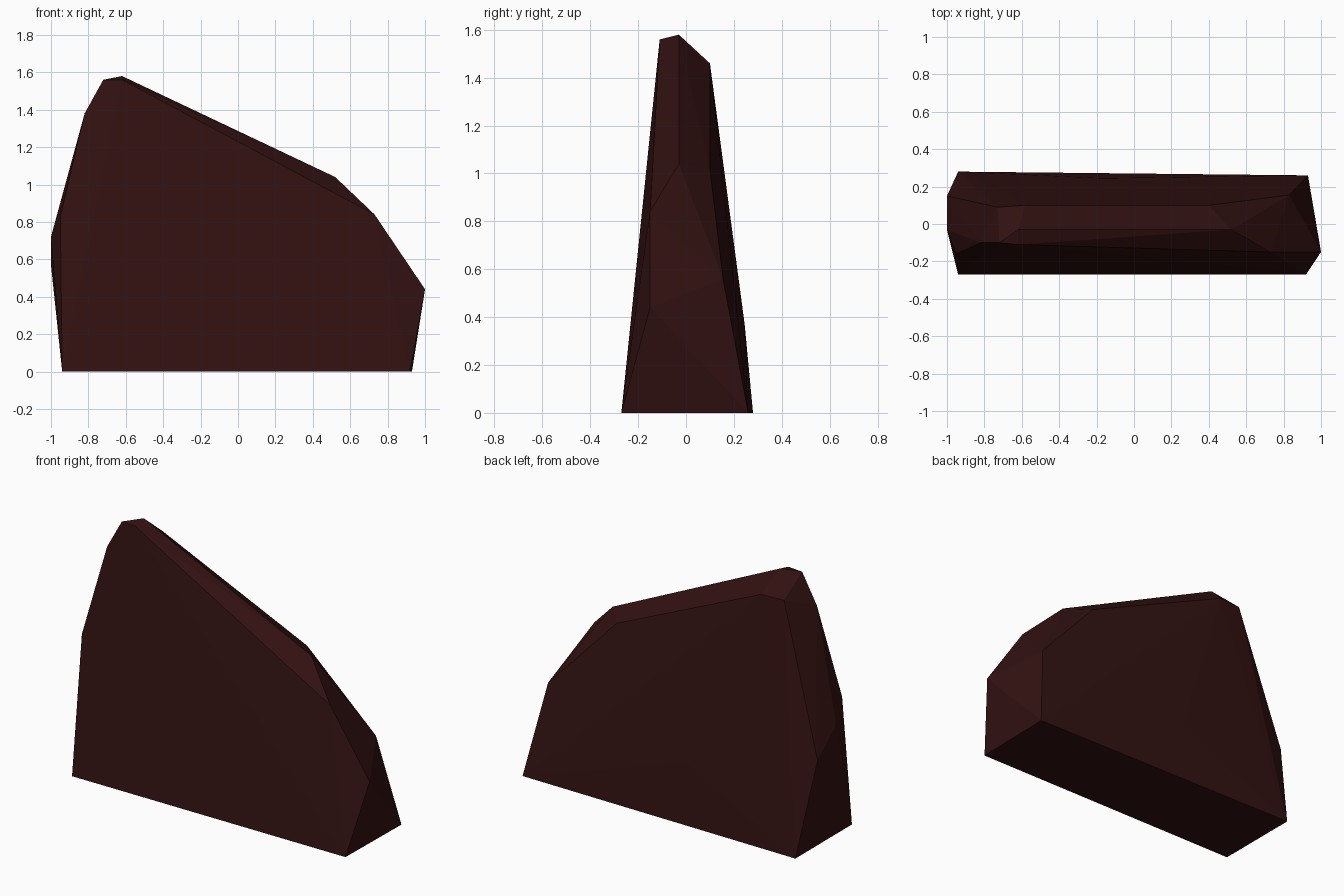
import bpy
import bmesh

default_cube = bpy.data.objects.get("Cube")
if default_cube:
    bpy.data.objects.remove(default_cube, do_unlink=True)


def make_material(name, colour):
    material = bpy.data.materials.new(name)
    material.use_nodes = True
    material.diffuse_color = colour
    shader = material.node_tree.nodes["Principled BSDF"]
    shader.inputs["Base Color"].default_value = colour
    shader.inputs["Roughness"].default_value = 0.9
    return material


def make_hull(name, corners, material):
    """Wrap a faceted stone skin around its corner points."""
    bm = bmesh.new()
    for corner in corners:
        bm.verts.new(corner)
    result = bmesh.ops.convex_hull(bm, input=bm.verts[:])
    loose = [v for v in bm.verts if not v.link_faces]
    bmesh.ops.delete(bm, geom=loose, context="VERTS")
    bmesh.ops.recalc_face_normals(bm, faces=bm.faces[:])
    mesh = bpy.data.meshes.new(name)
    bm.to_mesh(mesh)
    bm.free()
    mesh.materials.append(material)
    mesh.shade_flat()
    stone = bpy.data.objects.new(name, mesh)
    bpy.context.collection.objects.link(stone)
    return stone


# Flat base of the slab
base = [(-.94, -.27, 0), (-.94, .28, 0), (.92, -.27, 0), (.93, .26, 0)]

# Blunt tall end
tall_end = [(-1, .15, .57), (-1, -.03, .72), (-.95, -.16, .83), (-.82, -.1, 1.38)]

# Chipped peak
peak = [(-.72, -.1, 1.56), (-.62, -.11, 1.56), (-.62, -.03, 1.58),
        (-.73, .09, 1.46), (-.58, .1, 1.46)]

# Sloping crest running down to the low end
crest = [(.52, -.03, 1.04), (.4, .1, 1.02), (.73, -.15, .84)]

# Low end and the slight bulge in the back
low_end = [(1, -.15, .44), (.83, .155, .56)]
back_bulge = [(-.17, .245, .37)]

dark_stone = make_material("dark red brown stone", (.032, .0056, .0056, 1))
make_hull("rock_slab", base + tall_end + peak + crest + low_end + back_bulge, dark_stone)
